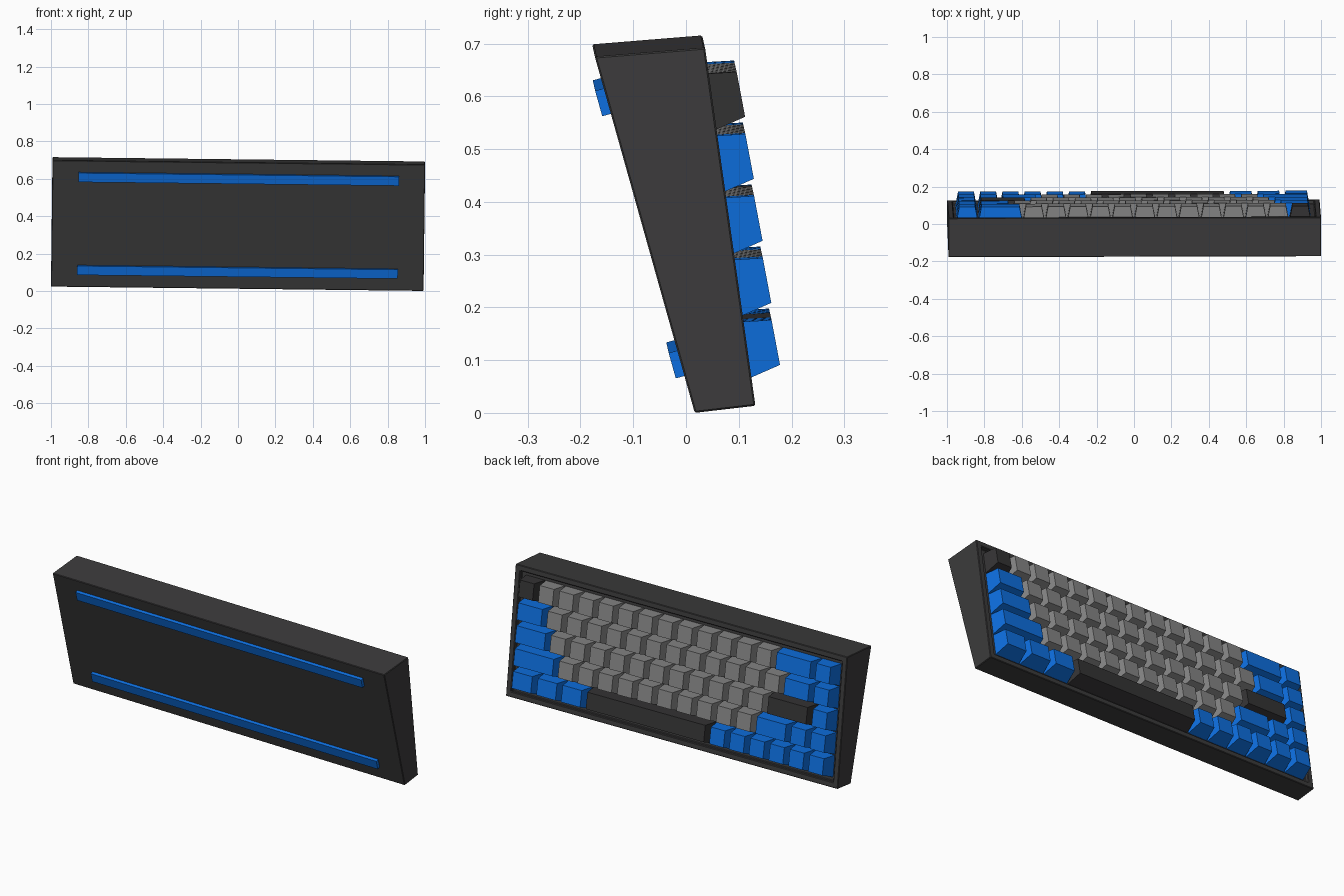
import bpy, bmesh
from mathutils import Vector, Matrix

if "Cube" in bpy.data.objects:
    bpy.data.objects.remove(bpy.data.objects["Cube"])

# Whole model leans a touch to one side
LEAN = (Matrix.Translation((-0.004, 0, -0.002))
        @ Matrix.Rotation(0.0026, 4, 'Z') @ Matrix.Rotation(0.0116, 4, 'Y'))


def material(name, rgb):
    m = bpy.data.materials.new(name)
    m.diffuse_color = (*rgb, 1)
    m.use_nodes = True
    m.node_tree.nodes["Principled BSDF"].inputs["Base Color"].default_value = m.diffuse_color
    return m


DARK = material("charcoal", (0.045, 0.044, 0.045))
BLACK = material("dark_key", (0.035, 0.034, 0.035))
GREY = material("grey_key", (0.24, 0.24, 0.24))
BLUE = material("blue", (0.004, 0.16, 0.75))

# Side profile of the wedge case in (y, z)
BOT_FRONT, BOT_BACK = Vector((0.0, 0.014, 0.0136)), Vector((0.0, 0.129, 0.027))
TOP_BACK, TOP_FRONT = Vector((0.0, 0.0335, 0.706)), Vector((0.0, -0.1755, 0.689))
HALF = 0.996


def finish(name, bm, mat):
    bmesh.ops.recalc_face_normals(bm, faces=bm.faces)
    bm.transform(LEAN)
    me = bpy.data.meshes.new(name)
    bm.to_mesh(me)
    bm.free()
    me.materials.append(mat)
    ob = bpy.data.objects.new(name, me)
    bpy.context.collection.objects.link(ob)
    return ob


def loft(ring_a, ring_b):
    """Six-sided block between two four-point rings."""
    bm = bmesh.new()
    a = [bm.verts.new(p) for p in ring_a]
    b = [bm.verts.new(p) for p in ring_b]
    bm.faces.new(a)
    bm.faces.new(b)
    for i in range(4):
        j = (i + 1) % 4
        bm.faces.new((a[i], a[j], b[j], b[i]))
    bmesh.ops.recalc_face_normals(bm, faces=bm.faces)
    return bm


# Case: wedge with a shallow tray sunk in the key side
side = [BOT_FRONT, BOT_BACK, TOP_BACK, TOP_FRONT]
dx = Vector((HALF, 0, 0))
bm = loft([p - dx for p in side], [p + dx for p in side])
bm.normal_update()
key_face = max(bm.faces, key=lambda f: f.normal.y)
bmesh.ops.inset_region(bm, faces=[key_face], thickness=0.041)
floor = max(bm.faces, key=lambda f: (round(f.normal.y, 3), f.calc_area()))
n = floor.normal.copy()
ext = bmesh.ops.extrude_discrete_faces(bm, faces=[floor])
bmesh.ops.translate(bm, verts=ext["faces"][0].verts, vec=-n * 0.02)
case = finish("case", bm, DARK)
bev = case.modifiers.new("edge_bevel", 'BEVEL')
bev.width = 0.003
bev.segments = 1


def plane(origin, top, sign):
    """Maps (x, distance up the face, height off the face) to space."""
    t = (top - origin).normalized()
    nrm = Vector((0, t.z, -t.y)) * sign
    return lambda x, v, w: origin + Vector((x, 0, 0)) + t * v + nrm * w


def block(name, at, base, top, mat):
    """base and top are (x0, x1, v0, v1, w at v0, w at v1)."""
    rings = [[at(x0, v0, wa), at(x1, v0, wa), at(x1, v1, wb), at(x0, v1, wb)]
             for x0, x1, v0, v1, wa, wb in (base, top)]
    return finish(name, loft(*rings), mat)


# Two long rubber feet on the underside
under = plane(BOT_FRONT, TOP_FRONT, -1)
for name, v in (("lower_foot", 0.071), ("upper_foot", 0.587)):
    block(name, under, (-0.857, 0.857, v, v + 0.05, -0.003, -0.003),
          (-0.857, 0.857, v, v + 0.05, 0.017, 0.017), BLUE)

# Key rows from top to bottom: (count, width in units, material)
ROWS = [
    [(1, 1, BLACK), (12, 1, GREY), (1, 2, BLUE), (1, 1, BLUE)],
    [(1, 1.5, BLUE), (12, 1, GREY), (1, 1.5, BLUE), (1, 1, BLUE)],
    [(1, 1.75, BLUE), (11, 1, GREY), (1, 2.25, BLACK), (1, 1, BLUE)],
    [(1, 2.25, BLUE), (10, 1, GREY), (1, 1.75, BLUE), (2, 1, BLUE)],
    [(3, 1.25, BLUE), (1, 6.25, BLACK), (6, 1, BLUE)],
]
U = 0.1187
deck = plane(BOT_BACK, TOP_BACK, 1)
for r, row in enumerate(ROWS):
    v = 0.047 + (4 - r) * U
    x, k = 8 * U - 0.005, 0
    for count, width, mat in row:
        for _ in range(count):
            k += 1
            x0, x1 = x - width * U + 0.003, x - 0.003
            block(f"key_row{r + 1}_{k}", deck,
                  (x0, x1, v + 0.001, v + 0.115, -0.02, -0.02),
                  (x0 + 0.014, x1 - 0.014, v + 0.0225, v + 0.109, 0.057, 0.053), mat)
            x -= width * U
